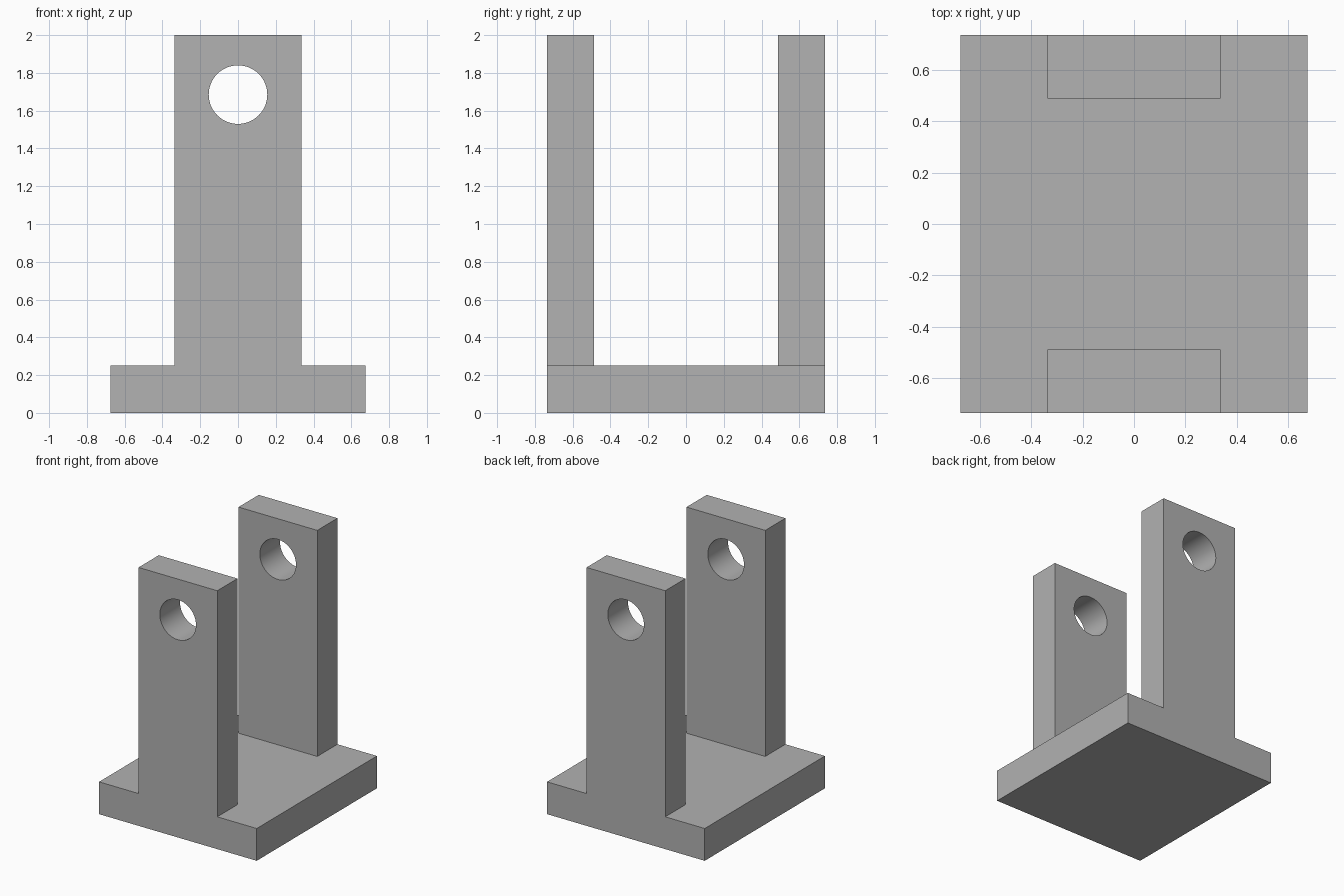
import bpy
import bmesh
import math

cube = bpy.data.objects.get("Cube")
if cube:
    bpy.data.objects.remove(cube, do_unlink=True)

BASE_X, UPRIGHT_X = 0.675, 0.337     # half widths
DEPTH_Y, GAP_Y = 0.735, 0.488        # half depths
BASE_Z, TOP_Z = 0.25, 2.0
HOLE_Z, HOLE_R = 1.685, 0.155

grey = bpy.data.materials.new("plain_grey")
grey.use_nodes = True
colour = (0.445, 0.445, 0.445, 1)
grey.diffuse_color = colour
grey.node_tree.nodes["Principled BSDF"].inputs["Base Color"].default_value = colour


def cut(target, cutter):
    """Subtract a hidden cutter from the target."""
    cutter.hide_render = True
    cutter.hide_set(True)
    mod = target.modifiers.new(cutter.name, 'BOOLEAN')
    mod.operation = 'DIFFERENCE'
    mod.solver = 'EXACT'
    mod.object = cutter
    bpy.context.view_layer.objects.active = target
    bpy.ops.object.modifier_apply(modifier=mod.name)
    bpy.data.objects.remove(cutter, do_unlink=True)


# Bracket body: T-shaped profile extruded from front to back
half = [(BASE_X, 0), (BASE_X, BASE_Z), (UPRIGHT_X, BASE_Z), (UPRIGHT_X, TOP_Z)]
outline = half + [(-x, z) for x, z in reversed(half)]
bm = bmesh.new()
face = bm.faces.new([bm.verts.new((x, -DEPTH_Y, z)) for x, z in outline])
extruded = bmesh.ops.extrude_face_region(bm, geom=[face])["geom"]
bmesh.ops.translate(bm, vec=(0, 2 * DEPTH_Y, 0),
                    verts=[v for v in extruded if isinstance(v, bmesh.types.BMVert)])
bmesh.ops.recalc_face_normals(bm, faces=bm.faces)
mesh = bpy.data.meshes.new("clevis_bracket")
bm.to_mesh(mesh)
bm.free()
mesh.materials.append(grey)
bracket = bpy.data.objects.new("clevis_bracket", mesh)
bpy.context.collection.objects.link(bracket)

# Gap that leaves two uprights standing on the base
bpy.ops.mesh.primitive_cube_add(size=2, location=(0, 0, BASE_Z + 1))
gap = bpy.context.object
gap.name = "gap_cutter"
gap.scale = (1, GAP_Y, 1)
gap.data.materials.append(grey)
cut(bracket, gap)

# Pin hole through both uprights
bpy.ops.mesh.primitive_cylinder_add(vertices=64, radius=HOLE_R, depth=2,
                                    location=(0, 0, HOLE_Z),
                                    rotation=(math.pi / 2, 0, 0))
pin = bpy.context.object
pin.name = "pin_hole_cutter"
pin.data.materials.append(grey)
cut(bracket, pin)

# Smooth hole walls, sharp outer edges
bpy.ops.object.select_all(action='DESELECT')
bracket.select_set(True)
bpy.context.view_layer.objects.active = bracket
bpy.ops.object.shade_smooth_by_angle(angle=math.radians(30))
